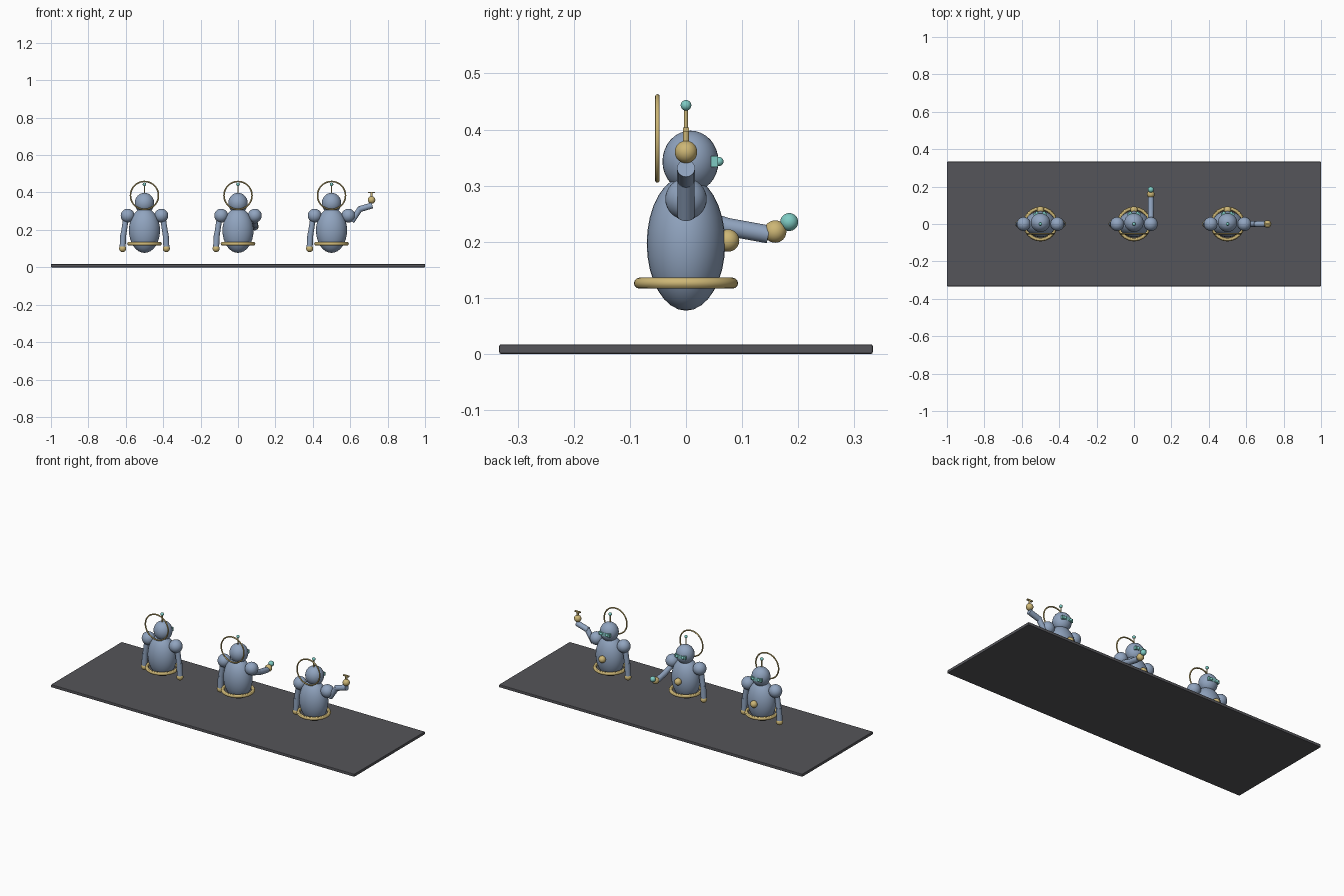
import bpy
from mathutils import Vector

cube = bpy.data.objects.get("Cube")
if cube:
    bpy.data.objects.remove(cube)


def material(name, r, g, b):
    m = bpy.data.materials.new(name)
    m.use_nodes = True
    m.diffuse_color = (r, g, b, 1)
    m.node_tree.nodes["Principled BSDF"].inputs["Base Color"].default_value = (r, g, b, 1)
    return m


steel = material("blue grey", 0.28, 0.37, 0.52)
gold = material("gold", 0.61, 0.47, 0.18)
teal = material("teal", 0.21, 0.60, 0.55)
dark = material("charcoal", 0.09, 0.09, 0.10)


def finish(name, mat, smooth=True):
    ob = bpy.context.object
    ob.name = name
    ob.data.materials.append(mat)
    if smooth:
        bpy.ops.object.shade_smooth_by_angle()
    return ob


def ball(name, mat, loc, size):
    bpy.ops.mesh.primitive_uv_sphere_add(segments=32, ring_count=16, location=loc)
    ob = bpy.context.object
    ob.scale = size if isinstance(size, tuple) else (size, size, size)
    return finish(name, mat)


def rod(name, mat, start, end, radius):
    a, b = Vector(start), Vector(end)
    bpy.ops.mesh.primitive_cylinder_add(vertices=24, radius=radius, depth=(b - a).length,
                                        location=(a + b) / 2)
    bpy.context.object.rotation_euler = (b - a).to_track_quat('Z', 'Y').to_euler()
    return finish(name, mat)


def box(name, mat, loc, size):
    bpy.ops.mesh.primitive_cube_add(size=1, location=loc)
    bpy.context.object.scale = size
    return finish(name, mat, False)


def ring(name, loc, major, minor, rot=(0, 0, 0)):
    bpy.ops.mesh.primitive_torus_add(major_segments=48, minor_segments=12, location=loc,
                                     rotation=rot, major_radius=major, minor_radius=minor)
    return finish(name, gold)


def arm(prefix, x, shoulder, elbow, forearm, wrist, hand, hand_size):
    def at(p):
        return (x + p[0], p[1], p[2])
    rod(prefix + "_upper_arm", steel, at(shoulder), at(elbow), 0.015)
    rod(prefix + "_forearm", steel, at(forearm), at(wrist), 0.016)
    ball(prefix + "_hand", gold, at(hand), hand_size)


def hanging_arm(prefix, x, side):
    arm(prefix, x, (side * 0.098, 0, 0.27), (side * 0.112, 0, 0.175),
        (side * 0.113, 0, 0.182), (side * 0.117, 0, 0.108), (side * 0.117, 0, 0.10), 0.019)


def robot(name, x):
    # Body and head
    ball(name + "_body", steel, (x, 0, 0.197), (0.083, 0.07, 0.12))
    ball(name + "_head", steel, (x, 0.008, 0.343), (0.052, 0.05, 0.055))
    ball(name + "_chest_button", gold, (x, 0.075, 0.202), 0.02)
    ring(name + "_waist_ring", (x, 0, 0.126), 0.083, 0.0098)
    ring(name + "_halo", (x, -0.051, 0.384), 0.075, 0.004, (1.5708, 0, 0))
    # Face and antenna
    box(name + "_visor", teal, (x, 0.051, 0.343), (0.072, 0.013, 0.02))
    rod(name + "_antenna", gold, (x, 0, 0.385), (x, 0, 0.438), 0.0035)
    ball(name + "_antenna_tip", teal, (x, 0, 0.443), 0.0095)
    for side, label in ((-1, "_right"), (1, "_left")):
        ball(name + label + "_eye", teal, (x + side * 0.019, 0.059, 0.343), 0.008)
        ball(name + label + "_shoulder", steel, (x + side * 0.09, 0, 0.276), 0.037)
    hanging_arm(name + "_right", x, -1)


# Base plate
base = box("base_plate", dark, (0, 0, 0.0085), (2, 0.666, 0.017))
bpy.ops.object.transform_apply(location=False, rotation=False, scale=True)
bevel = base.modifiers.new("edge", 'BEVEL')
bevel.width = 0.003
bevel.segments = 2

# Three robots with different left arm poses
robot("resting_robot", -0.5)
hanging_arm("resting_robot_left", -0.5, 1)

robot("reaching_robot", 0)
arm("reaching_robot_left", 0, (0.09, 0, 0.25), (0.09, 0.085, 0.224),
    (0.09, 0.07, 0.227), (0.09, 0.147, 0.213), (0.09, 0.159, 0.218), 0.02)
ball("held_orb", teal, (0.09, 0.184, 0.235), 0.016)

robot("waving_robot", 0.5)
arm("waving_robot_left", 0.5, (0.108, 0, 0.245), (0.155, 0, 0.317),
    (0.145, 0, 0.309), (0.218, 0, 0.331), (0.214, 0, 0.36), 0.02)
rod("tool_handle", gold, (0.714, 0, 0.37), (0.714, 0, 0.402), 0.0055)
box("tool_bar", gold, (0.714, 0, 0.4), (0.036, 0.01, 0.007))
